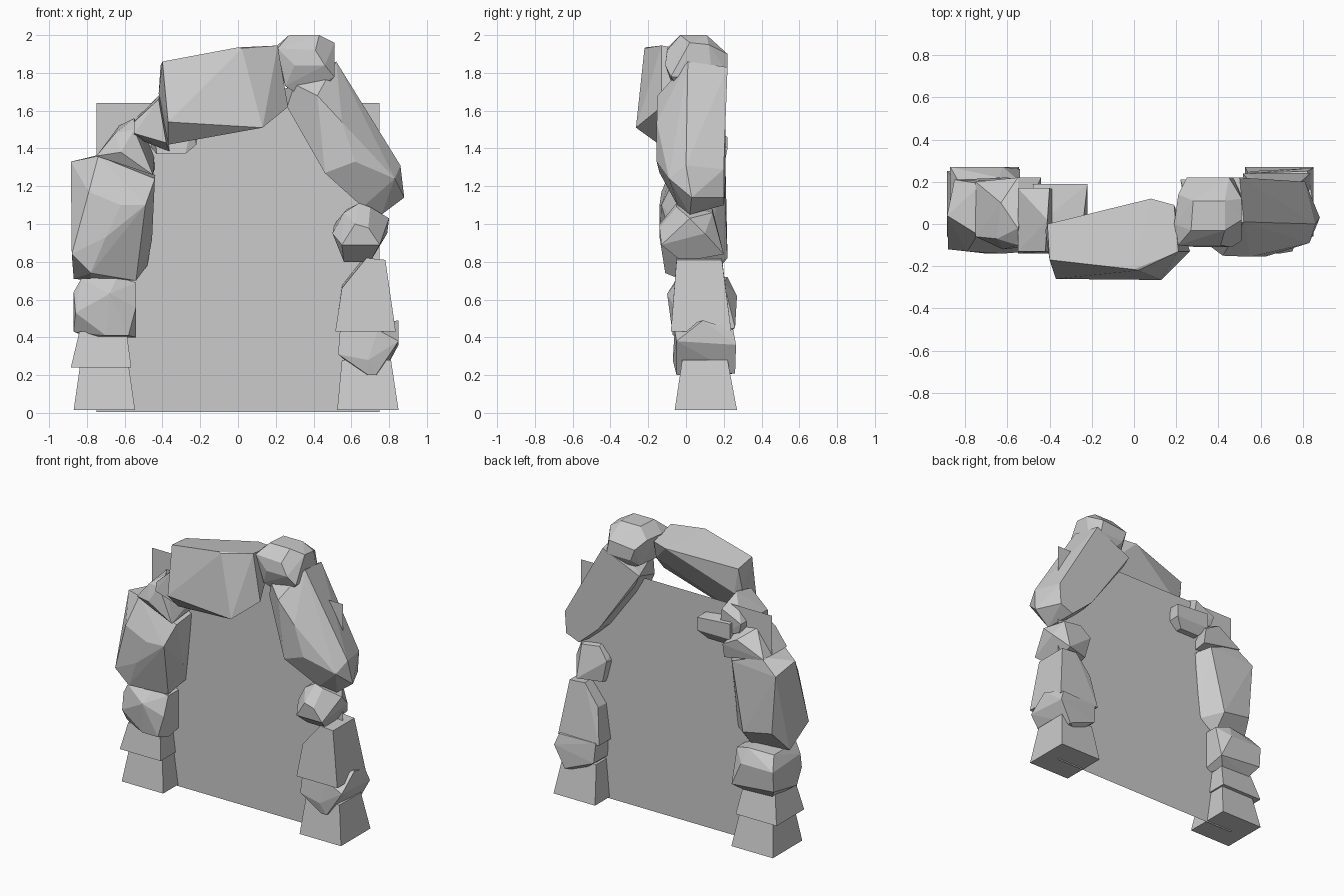
import bpy, bmesh, math


def hull(name, pts):
    """Faceted stone: convex hull of a few corner points."""
    bm = bmesh.new()
    for p in pts:
        bm.verts.new(p)
    res = bmesh.ops.convex_hull(bm, input=bm.verts[:])
    junk = {g for g in res["geom_interior"] + res["geom_unused"]
            if isinstance(g, bmesh.types.BMVert) and g.is_valid}
    bmesh.ops.delete(bm, geom=list(junk), context='VERTS')
    bmesh.ops.dissolve_limit(bm, angle_limit=math.radians(4), verts=bm.verts[:], edges=bm.edges[:])
    bmesh.ops.recalc_face_normals(bm, faces=bm.faces[:])
    me = bpy.data.meshes.new(name)
    bm.to_mesh(me)
    bm.free()
    ob = bpy.data.objects.new(name, me)
    bpy.context.collection.objects.link(ob)
    return ob


def frustum(name, z0, z1, bottom, top):
    """Tapered block; bottom and top are (x0, x1, y0, y1)."""
    return hull(name, [(x, y, z) for z, r in ((z0, bottom), (z1, top))
                       for x in r[:2] for y in r[2:]])


# Flat portal sheet inside the arch
me = bpy.data.meshes.new("portal_sheet")
me.from_pydata([(-.75, .107, .005), (.75, .107, .005), (.75, .107, 1.64), (-.75, .107, 1.64)],
               [], [(0, 1, 2, 3)])
bpy.context.collection.objects.link(bpy.data.objects.new("portal_sheet", me))

# Left pillar
frustum("left_base_stone", .015, .26, (-.87, -.545, -.06, .27), (-.835, -.58, -.02, .22))
frustum("left_second_stone", .24, .43, (-.885, -.565, -.06, .25), (-.84, -.59, -.03, .2))
hull("left_third_stone", [
    (-.87, .0, .43), (-.78, .0, .40), (-.54, .0, .40), (-.70, -.07, .41), (-.58, -.07, .41),
    (-.87, -.04, .64), (-.86, -.07, .53), (-.68, -.10, .63), (-.54, -.06, .56), (-.83, -.05, .71),
    (-.64, -.03, .72), (-.54, -.01, .69),
    (-.54, .26, .45), (-.54, .2, .69), (-.64, .22, .72), (-.83, .2, .71), (-.87, .27, .62),
    (-.87, .26, .48), (-.62, .27, .62), (-.60, .2, .40), (-.82, .2, .41)])
hull("left_tall_stone", [
    (-.62, -.14, 1.10), (-.49, -.13, 1.10), (-.70, -.14, .93), (-.78, -.11, .74), (-.54, -.01, .70),
    (-.78, -.01, .70), (-.88, -.12, .84), (-.79, -.13, 1.17), (-.74, -.05, 1.36), (-.44, -.06, 1.24),
    (-.885, .04, 1.33), (-.87, .08, .71), (-.455, .04, .92), (-.48, .10, .78), (-.85, .21, 1.27),
    (-.72, .19, 1.37), (-.50, .20, 1.29), (-.60, .22, .82), (-.82, .21, .86), (-.44, .12, 1.26),
    (-.60, .12, .70)])
hull("left_shoulder_stone", [
    (-.75, -.06, 1.36), (-.62, -.12, 1.38), (-.45, -.10, 1.26), (-.65, -.07, 1.48), (-.55, -.10, 1.50),
    (-.55, -.02, 1.56), (-.63, .10, 1.52), (-.75, .20, 1.36), (-.55, .22, 1.46), (-.44, .22, 1.40),
    (-.44, .20, 1.30)])
hull("left_wedge_stone", [
    (-.55, -.14, 1.48), (-.55, -.13, 1.54), (-.42, -.13, 1.66), (-.38, -.14, 1.43),
    (-.55, .0, 1.46), (-.36, .0, 1.38), (-.41, .02, 1.69), (-.55, .17, 1.55),
    (-.40, .17, 1.62), (-.37, .16, 1.42), (-.53, .16, 1.48)])
hull("left_spacer_stone", [
    (-.43, -.02, 1.37), (-.28, -.02, 1.37), (-.22, .02, 1.42), (-.22, .19, 1.43), (-.28, .15, 1.37),
    (-.43, .15, 1.37), (-.48, .19, 1.43), (-.22, .19, 1.52), (-.48, .19, 1.54), (-.24, .02, 1.54),
    (-.45, .0, 1.57)])

# Lintel across the top
hull("lintel_stone", [
    (-.40, -.17, 1.86), (0, -.215, 1.935), (.21, -.13, 1.945), (.245, -.13, 1.76), (.02, -.22, 1.93),
    (-.37, -.26, 1.54), (.13, -.265, 1.51), (.265, -.13, 1.62),
    (-.42, -.03, 1.69), (-.41, 0, 1.84), (.08, .12, 1.90), (.19, .09, 1.91),
    (-.37, -.14, 1.42), (-.38, .0, 1.66), (.22, .02, 1.76)])

# Right pillar
frustum("right_base_stone", .015, .28, (.525, .85, -.06, .27), (.55, .81, -.02, .22))
hull("right_second_stone", [
    (.53, -.06, .31), (.54, -.05, .44), (.74, -.06, .44), (.69, -.07, .28), (.85, -.05, .38),
    (.85, .09, .49), (.73, -.05, .20), (.69, -.05, .20), (.60, .08, .25), (.85, .265, .36),
    (.77, .26, .21), (.55, .25, .30), (.54, .24, .44), (.82, .25, .44), (.68, .20, .20)])
hull("right_third_stone", [
    (.515, -.08, .43), (.835, -.08, .43), (.835, .24, .43), (.515, .24, .43),
    (.55, -.06, .66), (.55, .20, .68), (.68, -.05, .82), (.78, -.05, .81),
    (.78, .19, .81), (.66, .19, .82)])
hull("right_small_stone", [
    (.62, -.14, 1.0), (.69, -.14, .98), (.55, -.13, .89), (.75, -.13, .89), (.50, -.04, .95),
    (.56, -.05, 1.06), (.64, -.05, 1.11), (.70, -.05, 1.09), (.80, .02, 1.03), (.79, .10, .95),
    (.70, -.02, .80), (.56, -.02, .80), (.72, .20, .84), (.55, .15, .84), (.51, .16, 1.0),
    (.72, .14, 1.06), (.58, .14, 1.08)])
hull("right_leaning_stone", [
    (.30, -.06, 1.74), (.26, -.02, 1.62), (.42, -.15, 1.68), (.52, .01, 1.86),
    (.50, .22, 1.83), (.22, .21, 1.70), (.26, .20, 1.62), (.86, 0, 1.31),
    (.62, -.155, 1.33), (.55, -.155, 1.54), (.46, -.14, 1.27), (.83, -.09, 1.24),
    (.88, .03, 1.14), (.66, -.04, 1.09), (.76, .02, 1.05), (.70, .20, 1.10),
    (.54, .21, 1.24), (.80, .20, 1.14), (.81, .20, 1.29)])

# Capping boulder beside the lintel
hull("cap_stone", [
    (.19, .0, 1.93), (.21, .14, 1.93), (.27, -.03, 2.0), (.43, -.03, 2.0), (.43, .11, 2.0),
    (.28, .11, 2.0), (.51, .02, 1.96), (.51, .12, 1.95), (.21, -.10, 1.93), (.41, -.10, 1.92),
    (.30, -.11, 1.84), (.46, -.11, 1.84), (.51, -.08, 1.78), (.25, -.07, 1.73), (.33, -.04, 1.68),
    (.44, -.03, 1.70), (.51, .14, 1.77), (.25, .16, 1.75), (.38, .16, 1.69),
    (.25, .22, 1.88), (.45, .22, 1.90), (.47, .22, 1.80), (.28, .22, 1.80)])
